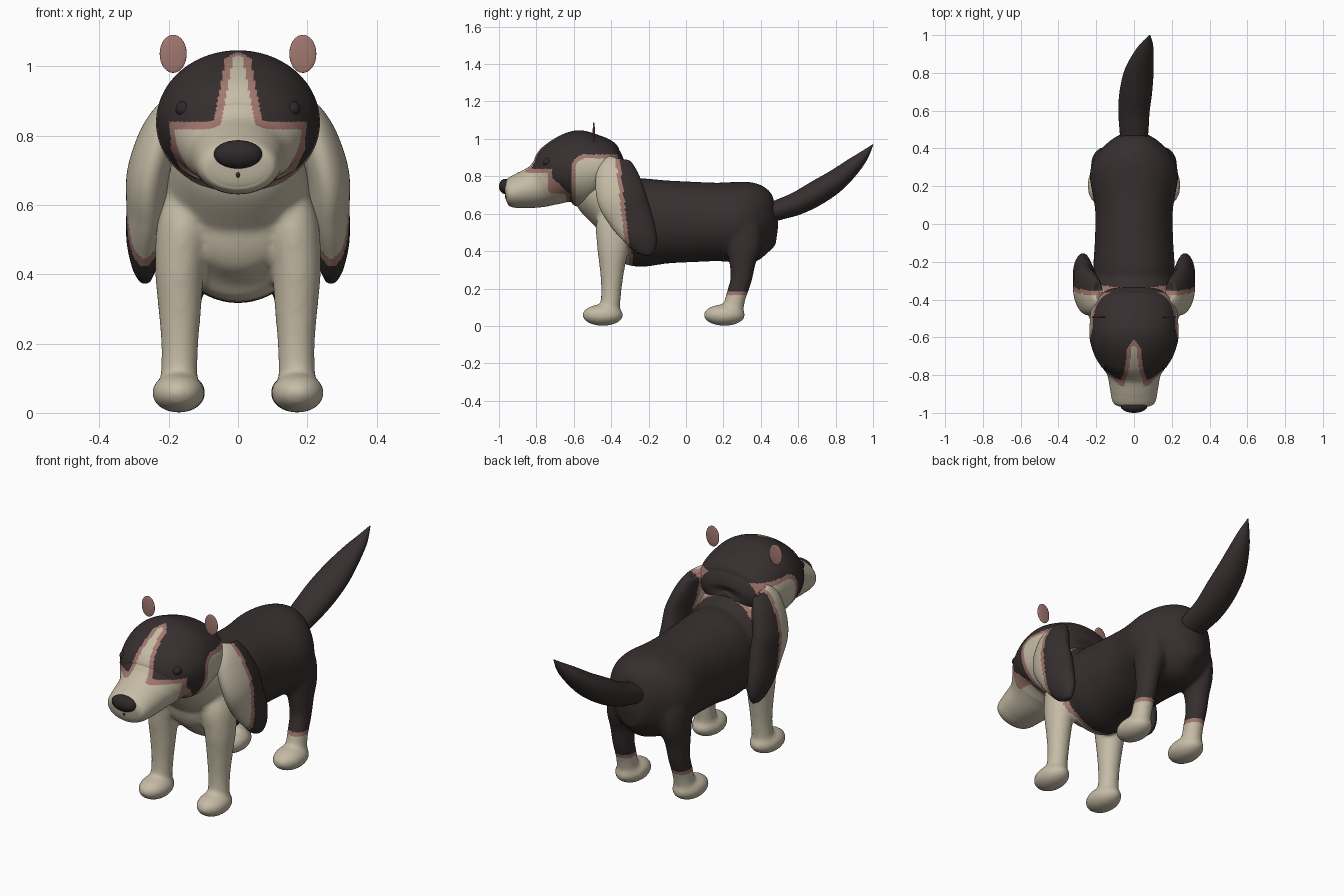
import bpy, bmesh, math
from mathutils import Vector, Matrix

if "Cube" in bpy.data.objects:
    bpy.data.objects.remove(bpy.data.objects["Cube"])


def material(name, rgb):
    m = bpy.data.materials.new(name)
    m.diffuse_color = (*rgb, 1)
    m.use_nodes = True
    m.node_tree.nodes["Principled BSDF"].inputs["Base Color"].default_value = m.diffuse_color
    return m


CREAM = material("cream fur", (0.56, 0.50, 0.38))
PINK = material("pink skin", (0.36, 0.185, 0.16))
DARK = material("dark brown fur", (0.038, 0.028, 0.028))
BLACK = material("nose black", (0.028, 0.022, 0.023))


def spline(a, b, c, d, t):
    return 0.5 * (2 * b + (c - a) * t + (2 * a - 5 * b + 4 * c - d) * t * t
                  + (3 * b - a - 3 * c + d) * t ** 3)


def loft(bm, stations, segs=48, steps=8):
    """Smooth tube through (x, y, z, half width, half depth) stations."""
    s = [stations[0]] + stations + [stations[-1]]
    rows = []
    for i in range(1, len(s) - 2):
        for k in range(steps):
            rows.append([spline(*(s[i + j][c] for j in (-1, 0, 1, 2)), k / steps)
                         for c in range(5)])
    rows.append(list(stations[-1]))
    rings = []
    for i, r in enumerate(rows):
        t = (Vector(rows[min(i + 1, len(rows) - 1)][:3])
             - Vector(rows[max(i - 1, 0)][:3])).normalized()
        u = (Vector((1, 0, 0)) - t * t.x).normalized()
        v = t.cross(u)
        ring = []
        for k in range(segs):
            a = 2 * math.pi * k / segs
            ring.append(bm.verts.new(Vector(r[:3]) + u * (max(r[3], .002) * math.cos(a))
                                     + v * (max(r[4], .002) * math.sin(a))))
        rings.append(ring)
    for p, q in zip(rings, rings[1:]):
        for k in range(segs):
            n = (k + 1) % segs
            bm.faces.new((p[k], p[n], q[n], q[k]))
    bm.faces.new(rings[0])
    bm.faces.new(rings[-1][::-1])


def ball(bm, loc, radii, segs=32):
    m = Matrix.Translation(loc) @ Matrix.Diagonal((*radii, 1))
    bmesh.ops.create_uvsphere(bm, u_segments=segs, v_segments=segs // 2, radius=1, matrix=m)


def finish(bm, name, mats, mirror=False):
    bmesh.ops.recalc_face_normals(bm, faces=bm.faces[:])
    me = bpy.data.meshes.new(name)
    bm.to_mesh(me)
    bm.free()
    ob = bpy.data.objects.new(name, me)
    bpy.context.collection.objects.link(ob)
    for m in mats:
        me.materials.append(m)
    for p in me.polygons:
        p.use_smooth = True
    if mirror:
        ob.modifiers.new("mirror", 'MIRROR').use_mirror_merge = False
    return ob


def paint(ob, rule, band=0.022):
    """Cream where the rule is negative, a pink rim next to it, dark beyond."""
    for p in ob.data.polygons:
        d = rule(*p.center)
        p.material_index = 0 if d < 0 else 1 if d < band else 2


COAT = [CREAM, PINK, DARK]


def coat_edge(x, y, z):
    return y + 0.312 + 0.11 * (z - 0.4)


# Torso, neck and legs, fused into one smooth skin
bm = bmesh.new()
loft(bm, [(0, -.475, .52, .02, .02), (0, -.45, .525, .12, .12), (0, -.37, .545, .19, .205),
          (0, -.25, .552, .215, .236), (0, -.1, .556, .208, .222), (0, .06, .556, .205, .214),
          (0, .17, .556, .222, .21), (0, .26, .555, .234, .215), (0, .34, .551, .213, .217),
          (0, .41, .545, .160, .193), (0, .46, .54, .098, .138), (0, .482, .54, .055, .08),
          (0, .492, .54, .015, .02)])
loft(bm, [(0, -.56, .80, .14, .10), (0, -.49, .75, .18, .145), (0, -.41, .68, .20, .16),
          (0, -.32, .61, .21, .165), (0, -.2, .56, .20, .17)])
for sx in (-1, 1):
    # Front legs and paws
    loft(bm, [(sx * .14, -.37, .64, .06, .07), (sx * .155, -.38, .54, .078, .10),
              (sx * .168, -.39, .42, .072, .086), (sx * .168, -.395, .30, .062, .066),
              (sx * .168, -.40, .18, .053, .054), (sx * .172, -.41, .05, .054, .054)])
    ball(bm, (sx * .172, -.445, .058), (.077, .110, .058))
    # Hind legs and paws
    loft(bm, [(sx * .12, .30, .62, .05, .06), (sx * .14, .305, .53, .08, .10),
              (sx * .155, .31, .43, .073, .095), (sx * .162, .302, .34, .06, .072),
              (sx * .165, .295, .25, .052, .058), (sx * .167, .265, .15, .050, .054),
              (sx * .17, .245, .05, .054, .055)])
    ball(bm, (sx * .17, .205, .058), (.077, .112, .058))
body = finish(bm, "body", [])
mod = body.modifiers.new("fuse", 'REMESH')
mod.mode = 'VOXEL'
mod.voxel_size = 0.010
mod = body.modifiers.new("soften", 'SMOOTH')
mod.factor = 0.5
mod.iterations = 14
deps = bpy.context.evaluated_depsgraph_get()
fused = bpy.data.meshes.new_from_object(body.evaluated_get(deps))
body.modifiers.clear()
body.data = fused
fused.materials.clear()
for m in COAT:
    fused.materials.append(m)
for p in fused.polygons:
    p.use_smooth = True
paint(body, lambda x, y, z: min(coat_edge(x, y, z), z - .162))

# Tail
bm = bmesh.new()
loft(bm, [(0, .43, .60, .07, .05), (0, .50, .622, .077, .055), (0, .60, .658, .083, .062),
          (.01, .70, .712, .086, .066), (.026, .80, .776, .078, .06),
          (.05, .89, .852, .055, .045), (.07, .95, .91, .032, .027), (.084, 1.0, .97, .002, .002)])
finish(bm, "tail", [DARK])

# Head with tapered muzzle
bm = bmesh.new()
loft(bm, [(0, -.968, .705, .02, .02), (0, -.962, .706, .085, .055), (0, -.94, .71, .113, .078),
          (0, -.88, .724, .126, .096), (0, -.80, .745, .141, .115), (0, -.745, .770, .172, .135),
          (0, -.68, .81, .213, .174), (0, -.61, .832, .234, .2), (0, -.54, .842, .235, .204),
          (0, -.45, .845, .225, .165), (0, -.385, .83, .19, .115), (0, -.345, .82, .12, .06),
          (0, -.335, .82, .02, .02)], segs=180, steps=20)
head = finish(bm, "head", COAT)


def face_rule(x, y, z):
    ax = abs(x)
    # Narrow blaze up the forehead, pinched to a tip at the crown
    width = .018 + max(0, 1.0 - z) * .19
    if y > -.665:
        width = .02 - (y + .665) * .75
    blaze = max(ax - width, y + .60)
    # Wide muzzle patch whose top edge flares into the blaze
    top = z - .818 - .05 * max(0, 1 - ax / .10) ** 2
    muzzle = max(top, min(y + .738, max(ax - .172 + max(0, .76 - z) * .5, y + .64)))
    # Cheek patch behind the eye mask with rounded upper corner
    cy, cz = max(0, -.54 - y), max(0, z - .845)
    cheek = max(math.hypot(cy, cz) - .05, y + .385)
    return min(blaze, muzzle, cheek)


paint(head, face_rule)

# Hanging ears
bm = bmesh.new()
loft(bm, [(.19, -.375, .893, .008, .02), (.198, -.377, .876, .035, .08),
          (.227, -.370, .80, .056, .115), (.258, -.345, .69, .062, .13),
          (.262, -.300, .59, .060, .118), (.270, -.252, .50, .052, .095),
          (.270, -.215, .425, .036, .066), (.268, -.198, .385, .018, .03),
          (.268, -.195, .375, .003, .004)], segs=72, steps=12)
ear = finish(bm, "ears", COAT, mirror=True)
paint(ear, lambda x, y, z: coat_edge(x, y, z) + .01)

# Floating inner-ear discs
bm = bmesh.new()
ball(bm, (.187, -.493, 1.036), (.039, .006, .055))
finish(bm, "ear_discs", [PINK], mirror=True)

# Eyes
bm = bmesh.new()
ball(bm, (.155, -.738, .876), (.025, .027, .024))
finish(bm, "eyes", [BLACK], mirror=True)

# Nose and small mouth mark
bm = bmesh.new()
ball(bm, (0, -.965, .746), (.07, .035, .041))
finish(bm, "nose", [BLACK])
bm = bmesh.new()
ball(bm, (0, -.963, .687), (.006, .006, .008), 12)
finish(bm, "mouth_mark", [BLACK])
